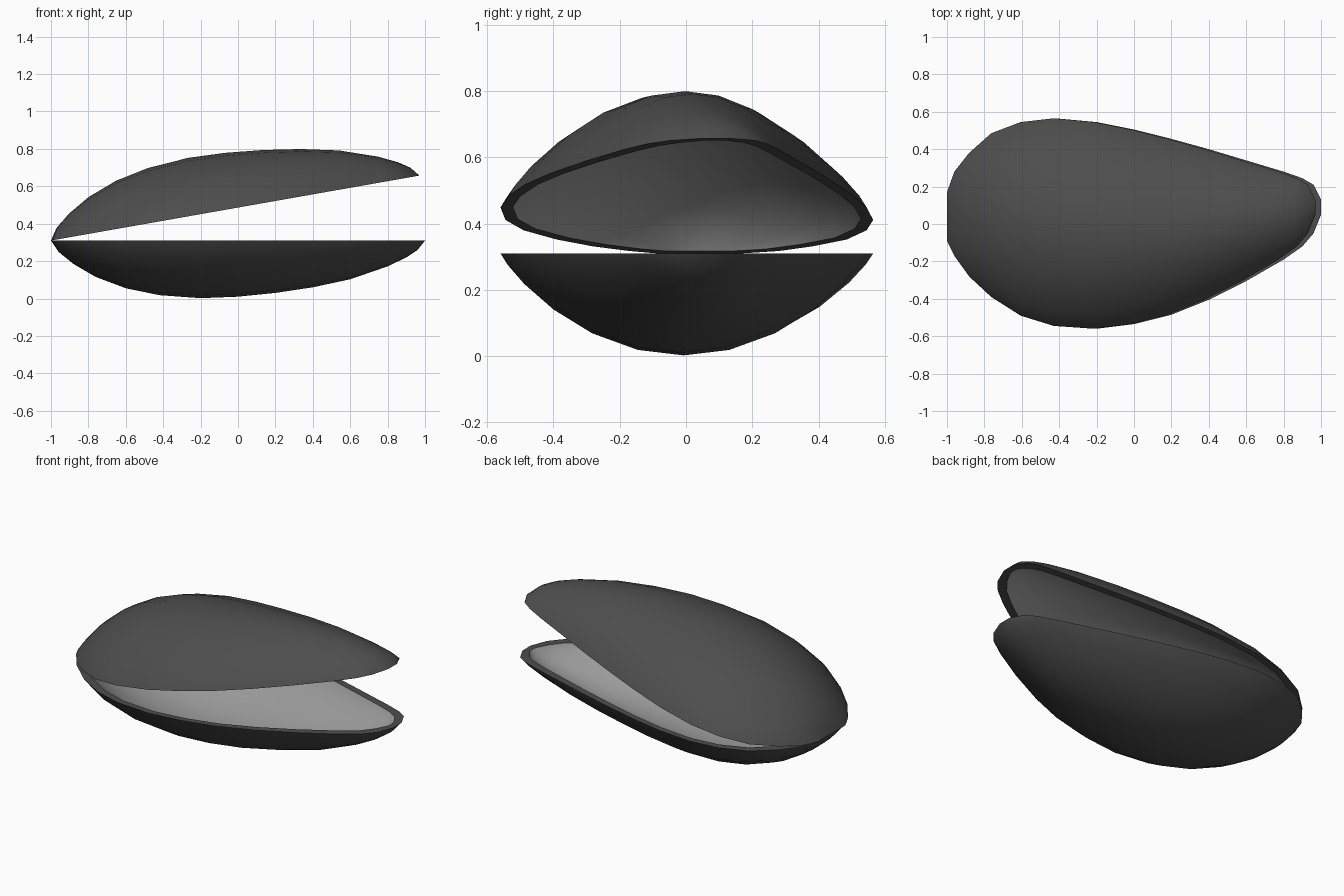
import bpy, bmesh, math
from mathutils import Matrix

if "Cube" in bpy.data.objects:
    bpy.data.objects.remove(bpy.data.objects["Cube"])

# Stations along the shell: x, back edge y, front edge y, bowl depth
STATIONS = [
    (-1.00, 0.17, -0.09, 0.00), (-0.96, 0.28, -0.17, 0.06),
    (-0.88, 0.38, -0.28, 0.125), (-0.76, 0.485, -0.39, 0.195),
    (-0.60, 0.545, -0.49, 0.255), (-0.42, 0.565, -0.545, 0.292),
    (-0.20, 0.545, -0.56, 0.308), (0.00, 0.505, -0.535, 0.300),
    (0.20, 0.455, -0.485, 0.280), (0.40, 0.40, -0.405, 0.250),
    (0.60, 0.34, -0.305, 0.207), (0.80, 0.28, -0.19, 0.138),
    (0.90, 0.245, -0.12, 0.09), (0.96, 0.21, -0.05, 0.05),
    (1.00, 0.13, 0.05, 0.00)]
HALF = [0.25, 0.5, 0.71, 0.87, 0.96, 1.0]
US = [-u for u in reversed(HALF)] + [0.0] + HALF
RIM_Z, WALL = 0.31, 0.037


def material(name, v):
    m = bpy.data.materials.new(name)
    m.diffuse_color = (v, v, v, 1)
    m.use_nodes = True
    m.node_tree.nodes["Principled BSDF"].inputs["Base Color"].default_value = m.diffuse_color
    return m


dark = material("charcoal shell", 0.075)
pearl = material("grey lining", 0.33)


def surface(bm, inset):
    """Grid of vertices for one bowl, drawn in from the rim by inset."""
    rows = []
    for x, yb, yf, d in STATIONS:
        mid, half = (yb + yf) / 2, (yb - yf) / 2
        half *= 1 - inset / max(half, 0.12)
        rows.append([bm.verts.new((x * (1 - inset), mid + half * u,
                     -d * (1 - inset * 3.2) * max(0, 1 - u * u) ** 0.85)) for u in US])
    return rows


def valve(name):
    bm = bmesh.new()
    outer, inner = surface(bm, 0), surface(bm, WALL)
    # outer skin and lining
    for rows, mat in ((outer, 0), (inner, 1)):
        for a, b in zip(rows, rows[1:]):
            for j in range(len(US) - 1):
                q = [a[j], a[j + 1], b[j + 1], b[j]]
                f = bm.faces.new(q if mat == 0 else q[::-1])
                f.material_index = mat

    # flat rim joining them
    def loop(r):
        return ([s[0] for s in r] + r[-1][1:-1] + [s[-1] for s in reversed(r)]
                + r[0][-2:0:-1])
    lo, li = loop(outer), loop(inner)
    for i in range(len(lo)):
        k = (i + 1) % len(lo)
        bm.faces.new((lo[i], lo[k], li[k], li[i]))
    bmesh.ops.recalc_face_normals(bm, faces=bm.faces)
    me = bpy.data.meshes.new(name)
    me.materials.append(dark)
    me.materials.append(pearl)
    # upper valve is the mirrored bowl, opened about the hinge
    if name == "upper_shell":
        bm.transform(Matrix.Translation((-1, 0, RIM_Z))
                     @ Matrix.Rotation(math.radians(-10), 4, 'Y')
                     @ Matrix.Translation((1, 0, 0)) @ Matrix.Diagonal((1, 1, -1, 1)))
        bmesh.ops.reverse_faces(bm, faces=bm.faces)
    else:
        bm.transform(Matrix.Translation((0, 0, RIM_Z)))
    bm.to_mesh(me)
    bm.free()
    ob = bpy.data.objects.new(name, me)
    bpy.context.collection.objects.link(ob)
    bpy.ops.object.select_all(action='DESELECT')
    ob.select_set(True)
    bpy.context.view_layer.objects.active = ob
    bpy.ops.object.shade_smooth_by_angle(angle=math.radians(40))


valve("lower_shell")
valve("upper_shell")
